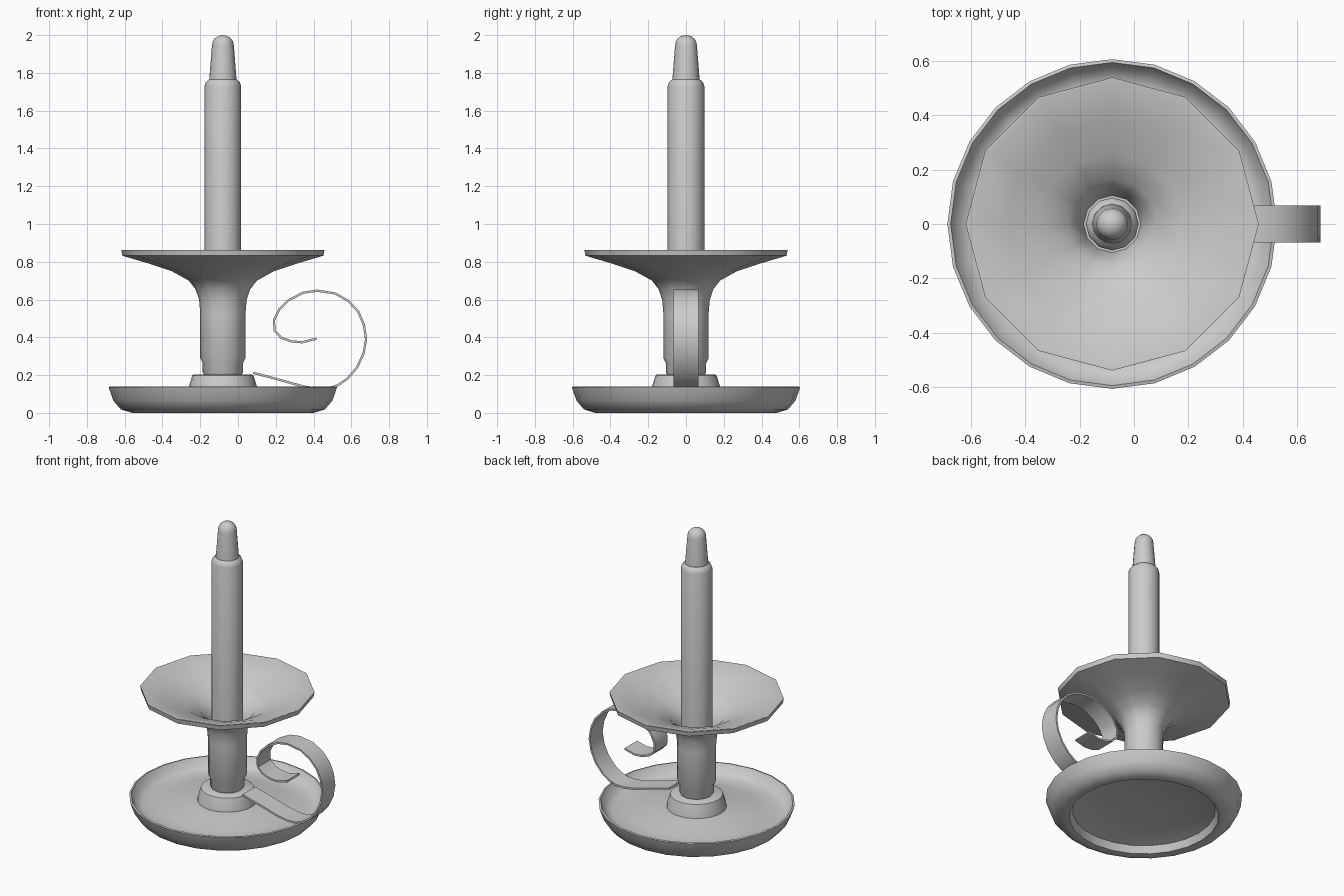
import bpy, bmesh, math

AXIS_X = -0.08


def finish(name, bm, angle):
    bmesh.ops.recalc_face_normals(bm, faces=bm.faces)
    me = bpy.data.meshes.new(name)
    bm.to_mesh(me)
    bm.free()
    ob = bpy.data.objects.new(name, me)
    bpy.context.collection.objects.link(ob)
    bpy.ops.object.select_all(action='DESELECT')
    ob.select_set(True)
    bpy.context.view_layer.objects.active = ob
    bpy.ops.object.shade_smooth_by_angle(angle=math.radians(angle))
    return ob


def lathe(name, profile, sides, angle=42):
    """Revolve an (r, z) profile around the candle axis; r = 0 makes a pole."""
    bm = bmesh.new()
    rings = []
    for r, z in profile:
        if r == 0:
            rings.append([bm.verts.new((AXIS_X, 0, z))] * sides)
        else:
            rings.append([bm.verts.new((AXIS_X + r * math.cos(2 * math.pi * i / sides),
                                        r * math.sin(2 * math.pi * i / sides), z))
                          for i in range(sides)])
    for a, b in zip(rings, rings[1:]):
        for i in range(sides):
            j = (i + 1) % sides
            quad = list(dict.fromkeys((a[i], a[j], b[j], b[i])))
            bm.faces.new(quad)
    return finish(name, bm, angle)


# Shallow base dish with recessed underside
lathe("base_dish", [
    (0, 0.09), (0.22, 0.085), (0.38, 0.065), (0.44, 0.05), (0.46, 0.004),
    (0.48, 0.0), (0.54, 0.018), (0.58, 0.065), (0.605, 0.137),
    (0.593, 0.14), (0.565, 0.09), (0.52, 0.07), (0.40, 0.08),
    (0.25, 0.105), (0.17, 0.115), (0, 0.115)], 24)

# Collar in the middle of the dish
lathe("collar", [(0, 0.11), (0.185, 0.11), (0.18, 0.14), (0.162, 0.198),
                 (0.155, 0.202), (0, 0.202)], 24)

# Socket tube flaring into the twelve-sided drip pan
lathe("socket_and_drip_pan", [
    (0, 0.195), (0.095, 0.195), (0.107, 0.215), (0.107, 0.265), (0.12, 0.29),
    (0.12, 0.53), (0.126, 0.60), (0.145, 0.655), (0.18, 0.70), (0.27, 0.75),
    (0.39, 0.79), (0.532, 0.832), (0.538, 0.863), (0.528, 0.863),
    (0.39, 0.815), (0.26, 0.765), (0.165, 0.71), (0.125, 0.65),
    (0.105, 0.57), (0, 0.57)], 12)

# Candle
lathe("candle", [(0, 0.56), (0.097, 0.56), (0.097, 1.73), (0.09, 1.75),
                 (0.074, 1.765), (0, 1.765)], 12)

# Tapered candle tip with rounded end
tip = [(0, 1.75), (0.073, 1.75), (0.07, 1.79), (0.058, 1.945)]
tip += [(0.058 * math.cos(math.radians(a)), 1.945 + 0.055 * math.sin(math.radians(a)))
        for a in (20, 40, 60, 76)] + [(0, 2.0)]
lathe("candle_tip", tip, 16)

# Curled ribbon handle
path = [(0.08, 0.212), (0.21, 0.178), (0.345, 0.14), (0.42, 0.128), (0.48, 0.13),
        (0.53, 0.147), (0.58, 0.182), (0.63, 0.24), (0.665, 0.315), (0.678, 0.39),
        (0.667, 0.465), (0.637, 0.535), (0.585, 0.592), (0.515, 0.632), (0.42, 0.647),
        (0.345, 0.636), (0.27, 0.598), (0.218, 0.548), (0.19, 0.49), (0.194, 0.433),
        (0.23, 0.397), (0.285, 0.378), (0.34, 0.374), (0.415, 0.393)]
bm = bmesh.new()
rows = [[bm.verts.new((x, y, z)) for y in (-0.067, 0.067)] for x, z in path]
for a, b in zip(rows, rows[1:]):
    bm.faces.new((a[0], a[1], b[1], b[0]))
handle = finish("handle", bm, 40)
solid = handle.modifiers.new("thickness", 'SOLIDIFY')
solid.thickness = 0.012
solid.offset = 0
bpy.ops.object.modifier_apply(modifier=solid.name)
bpy.ops.object.shade_smooth_by_angle(angle=math.radians(40))
